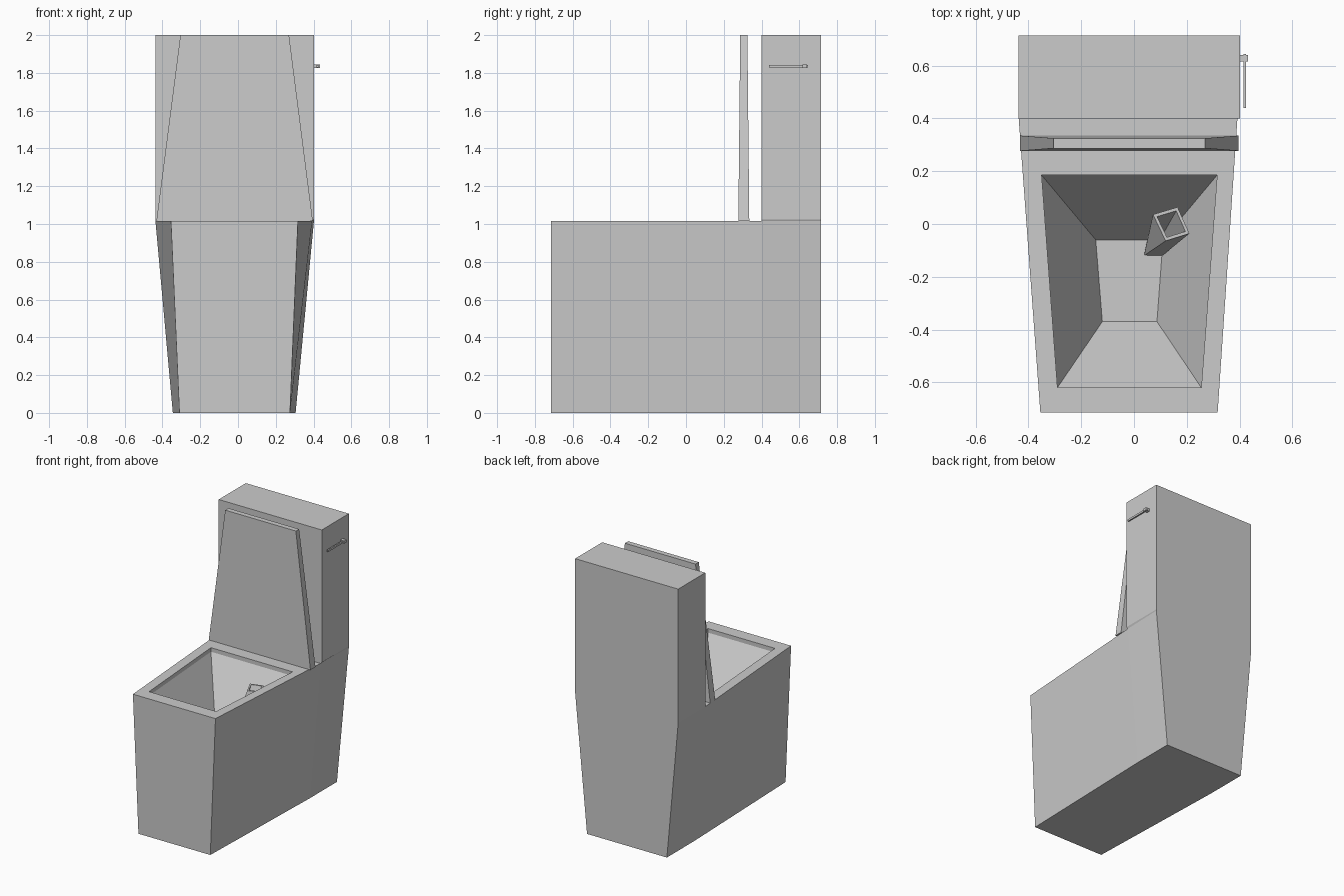
import bpy
import bmesh

cube = bpy.data.objects.get("Cube")
if cube:
    bpy.data.objects.remove(cube, do_unlink=True)

GREY = (0.6, 0.6, 0.6)
mat = bpy.data.materials.new("plain grey")
mat.use_nodes = True
mat.diffuse_color = (*GREY, 1)
mat.node_tree.nodes["Principled BSDF"].inputs["Base Color"].default_value = (*GREY, 1)


def quad(y0, left0, right0, y1, left1, right1, z):
    """Four-cornered ring with a front edge at y0 and a back edge at y1."""
    return [(left0, y0, z), (right0, y0, z), (right1, y1, z), (left1, y1, z)]


def loft(bm, rings, start=True, end=True):
    """Join successive rings with quads and cap the chosen ends."""
    loops = [[bm.verts.new(p) for p in ring] for ring in rings]
    n = len(rings[0])
    for a, b in zip(loops, loops[1:]):
        for i in range(n):
            j = (i + 1) % n
            bm.faces.new((a[i], a[j], b[j], b[i]))
    if start:
        bm.faces.new(loops[0][::-1])
    if end:
        bm.faces.new(loops[-1])


def finish(name, bm):
    bmesh.ops.remove_doubles(bm, verts=bm.verts, dist=0.0005)
    bmesh.ops.recalc_face_normals(bm, faces=bm.faces)
    mesh = bpy.data.meshes.new(name)
    bm.to_mesh(mesh)
    bm.free()
    mesh.materials.append(mat)
    obj = bpy.data.objects.new(name, mesh)
    bpy.context.collection.objects.link(obj)
    return obj


def solid(name, *rings):
    bm = bmesh.new()
    loft(bm, rings)
    return finish(name, bm)


def box(name, x0, x1, y0, y1, z0, z1):
    return solid(name, *[quad(y0, x0, x1, y1, x0, x1, z) for z in (z0, z1)])


FRONT, STEP, BACK, RIM, TOP = -0.715, 0.40, 0.715, 1.015, 2.0

# Body: tapered pedestal, hollow bowl and water tank in one shell
bm = bmesh.new()


def outline(fl, fr, ml, mr, bl, br, z):
    return [(fl, FRONT, z), (fr, FRONT, z), (mr, STEP, z),
            (br, BACK, z), (bl, BACK, z), (ml, STEP, z)]


loft(bm, [outline(-0.31, 0.275, -0.345, 0.305, -0.345, 0.305, 0),
          outline(-0.355, 0.317, -0.437, 0.392, -0.437, 0.402, RIM)], end=False)
opening = (-0.62, -0.29, 0.255, 0.185, -0.35, 0.315)
loft(bm, [quad(FRONT, -0.355, 0.317, STEP, -0.437, 0.392, RIM),
          quad(*opening, RIM),
          quad(*opening, RIM - 0.03),
          quad(-0.37, -0.12, 0.087, -0.06, -0.145, 0.11, 0.62)], start=False)
loft(bm, [quad(STEP, -0.437, 0.392, BACK, -0.437, 0.402, RIM),
          quad(STEP, -0.437, 0.402, BACK, -0.437, 0.402, RIM + 0.01),
          quad(STEP, -0.437, 0.402, BACK, -0.437, 0.402, TOP)], start=False)
finish("body", bm)

# Raised lid, narrower and thinner at the top
solid("lid",
      quad(0.277, -0.432, 0.396, 0.335, -0.432, 0.396, RIM),
      quad(0.287, -0.305, 0.27, 0.325, -0.305, 0.27, TOP))

# Flush lever on the side of the tank
box("lever_pivot", 0.40, 0.433, 0.616, 0.641, 1.825, 1.845)
box("lever_arm", 0.415, 0.425, 0.44, 0.645, 1.828, 1.842)

# Leaning open square tube standing in the bowl
base = [(0.10, -0.06), (0.105, -0.122), (0.038, -0.12), (0.05, -0.06)]
head = [(0.165, 0.064), (0.21, -0.036), (0.12, -0.064), (0.072, 0.036)]


def square(points, scale, z):
    cx = sum(p[0] for p in points) / 4
    cy = sum(p[1] for p in points) / 4
    return [(cx + (x - cx) * scale, cy + (y - cy) * scale, z) for x, y in points]


solid("tube", square(base, 1, 0.61), square(head, 1, 0.92),
      square(head, 0.78, 0.92), square(base, 0.78, 0.63))
